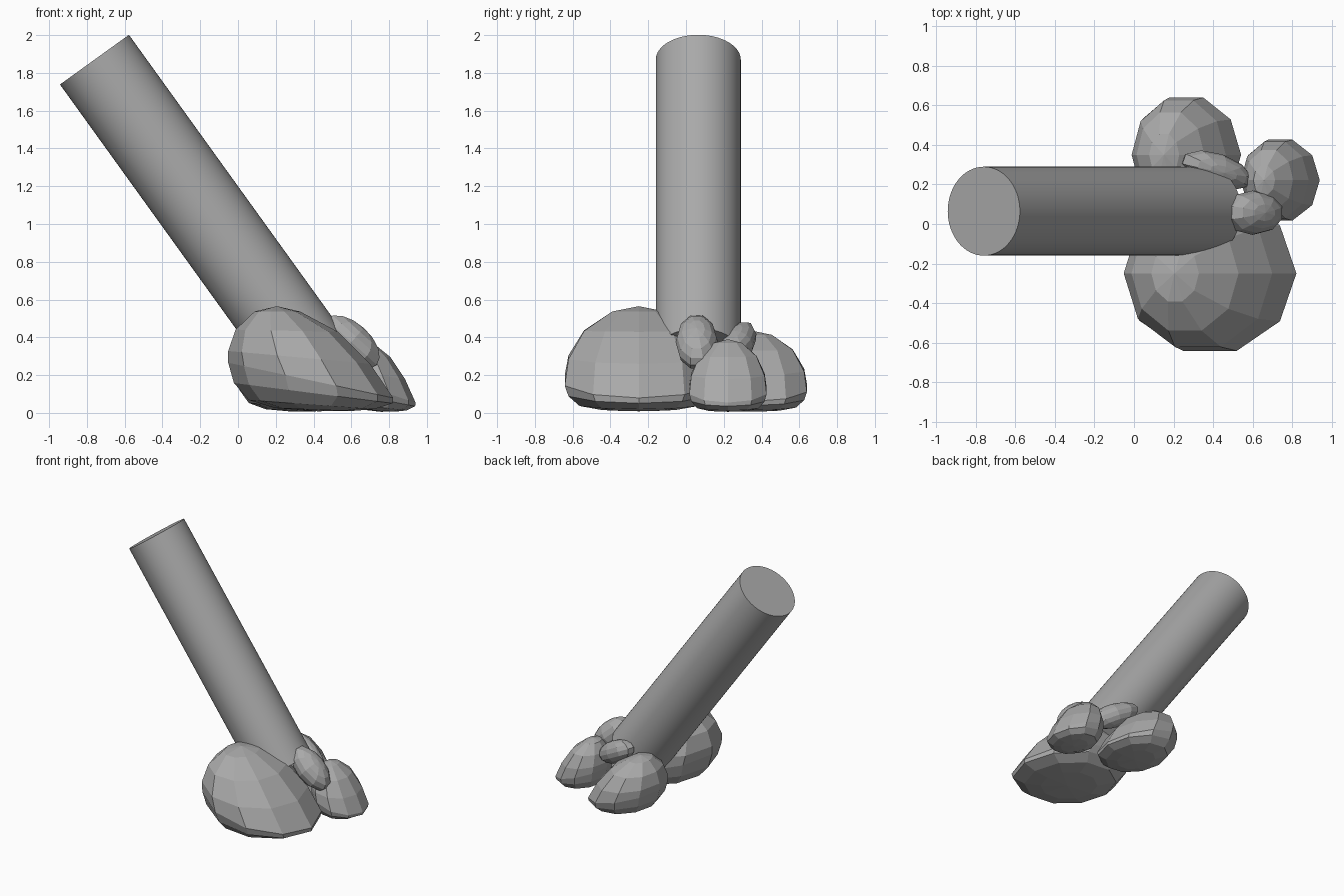
import bpy, bmesh, math
from mathutils import Vector, Matrix

cube = bpy.data.objects.get("Cube")
if cube:
    bpy.data.objects.remove(cube, do_unlink=True)

grey = bpy.data.materials.new("plain grey")
grey.use_nodes = True
grey.diffuse_color = (0.4, 0.4, 0.4, 1)
grey.node_tree.nodes["Principled BSDF"].inputs["Base Color"].default_value = (0.4, 0.4, 0.4, 1)


def finish(name, bm):
    bmesh.ops.recalc_face_normals(bm, faces=bm.faces[:])
    mesh = bpy.data.meshes.new(name)
    bm.to_mesh(mesh)
    bm.free()
    mesh.materials.append(grey)
    obj = bpy.data.objects.new(name, mesh)
    bpy.context.collection.objects.link(obj)
    return obj


# Leaning dome: each ring is (left x, left z, right x, right z, half width), unit sized
RINGS = [(-.68, .95, -.13, .95, .36), (-.91, .78, .33, .76, .74),
         (-1, .58, .72, .46, .95), (-1, .47, 1, .14, 1),
         (-.93, .28, .99, .09, .95), (-.75, .12, .77, .035, .8),
         (-.43, .045, .5, .018, .5)]
SIDES = 10


def dome(name, x, y, rx, ry, height):
    bm = bmesh.new()
    loops = []
    for x0, z0, x1, z1, w in RINGS:
        loop = []
        for i in range(SIDES):
            a = math.tau * i / SIDES
            t = (math.cos(a) + 1) / 2
            loop.append(bm.verts.new((x + rx * (x0 + (x1 - x0) * t),
                                      y + ry * w * math.sin(a),
                                      height * (z0 + (z1 - z0) * t))))
        loops.append(loop)
    top = bm.verts.new((x - .41 * rx, y, height))
    base = bm.verts.new((x + .08 * rx, y, .015 * height))
    for i in range(SIDES):
        j = (i + 1) % SIDES
        bm.faces.new((top, loops[0][i], loops[0][j]))
        bm.faces.new((base, loops[-1][j], loops[-1][i]))
        for a, b in zip(loops, loops[1:]):
            bm.faces.new((a[i], b[i], b[j], a[j]))
    return finish(name, bm)


def pebble(name, centre, size, tilt, yaw):
    bm = bmesh.new()
    place = (Matrix.Translation(centre) @ Matrix.Rotation(math.radians(yaw), 4, 'Z')
             @ Matrix.Rotation(math.radians(tilt), 4, 'Y') @ Matrix.Diagonal((*size, 1)))
    bmesh.ops.create_uvsphere(bm, u_segments=10, v_segments=8, radius=1, matrix=place)
    return finish(name, bm)


# Clustered lobes at the foot
dome("large_lobe", .385, -.25, .437, .412, .565)
dome("back_lobe", .265, .35, .277, .305, .435)
dome("side_lobe", .74, .222, .2, .215, .39)
pebble("front_small_lobe", (.6, .057, .375), (.19, .112, .1), 42, 0)
pebble("rear_small_lobe", (.42, .272, .36), (.21, .085, .085), 28, -19)

# Slanted round shaft
top, foot = Vector((-.76, .065, 1.87)), Vector((.36, .065, .315))
axis = top - foot
bm = bmesh.new()
bmesh.ops.create_cone(bm, cap_ends=True, segments=64, radius1=.225, radius2=.225, depth=axis.length,
                      matrix=Matrix.Translation((top + foot) / 2) @ axis.to_track_quat('Z', 'Y').to_matrix().to_4x4())
shaft = finish("shaft", bm)
bpy.ops.object.select_all(action='DESELECT')
shaft.select_set(True)
bpy.context.view_layer.objects.active = shaft
bpy.ops.object.shade_smooth_by_angle(angle=math.radians(30))
